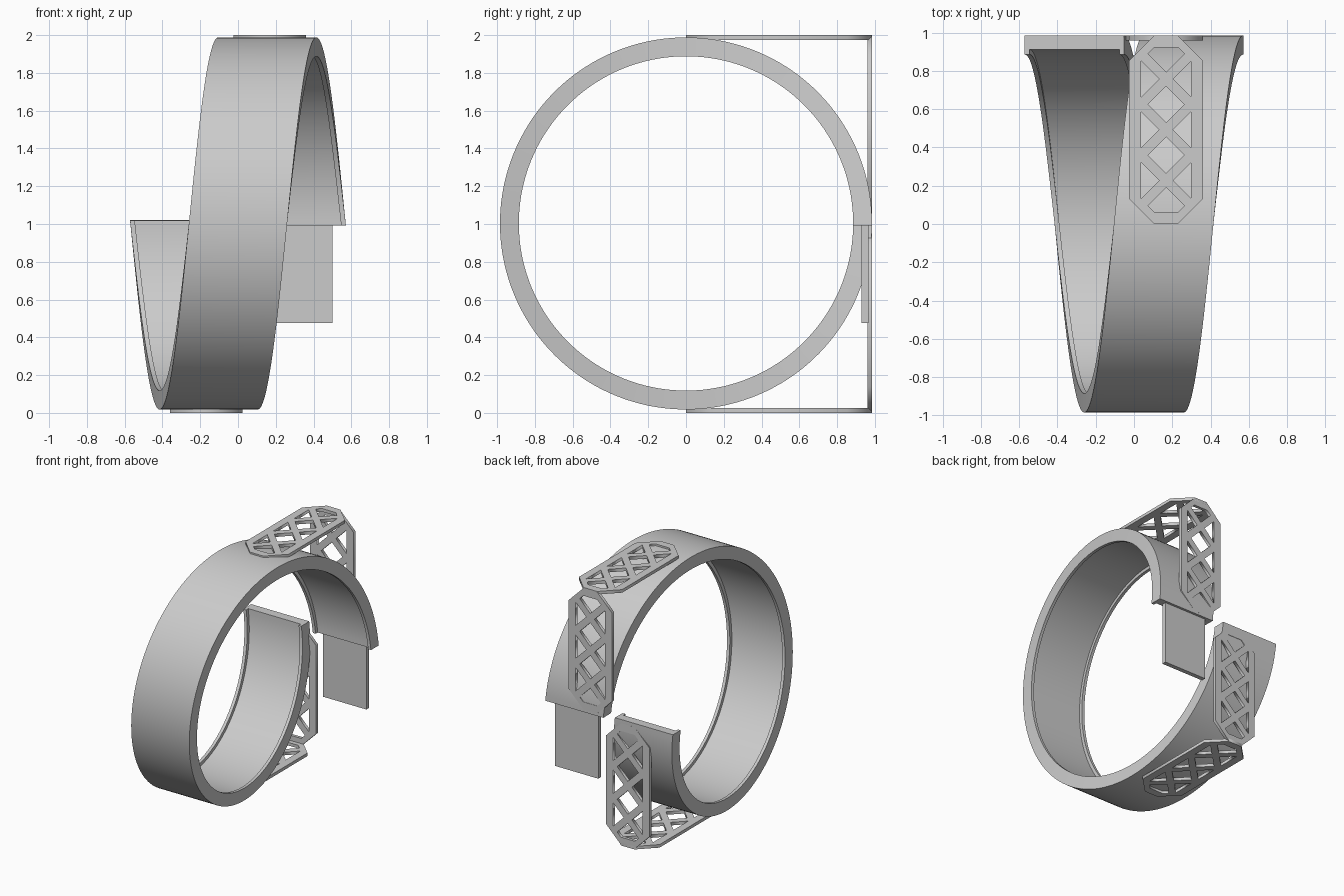
import bpy, bmesh, math
from mathutils import Matrix, Vector

if "Cube" in bpy.data.objects:
    bpy.data.objects.remove(bpy.data.objects["Cube"])

R_OUT, R_IN, R_CHANNEL = 0.985, 0.885, 0.912
HALF_W, LIP, PITCH = 0.26, 0.025, 0.62


def add_mesh(name, bm):
    bmesh.ops.recalc_face_normals(bm, faces=bm.faces)
    me = bpy.data.meshes.new(name)
    bm.to_mesh(me)
    bm.free()
    ob = bpy.data.objects.new(name, me)
    bpy.context.collection.objects.link(ob)
    return ob


# One-turn helical band with a shallow channel on its inner side
a, b = HALF_W, HALF_W - LIP
section = [(-a, R_IN), (-a, R_OUT), (a, R_OUT), (a, R_IN),
           (b, R_IN), (b, R_CHANNEL), (-b, R_CHANNEL), (-b, R_IN)]
bm = bmesh.new()
N = 144
t0, t1 = -0.018, 2 * math.pi + 0.012
rings = []
for i in range(N + 1):
    t = t0 + (t1 - t0) * i / N
    cx = (t - math.pi) / (2 * math.pi) * PITCH
    rings.append([bm.verts.new((cx + x, r * math.cos(t), 1.003 - r * math.sin(t)))
                  for x, r in section])
for p, q in zip(rings, rings[1:]):
    for j in range(8):
        k = (j + 1) % 8
        bm.faces.new((p[j], p[k], q[k], q[j]))
bm.faces.new(rings[0])
bm.faces.new(rings[-1][::-1])
band = add_mesh("spiral_band", bm)
bpy.context.view_layer.objects.active = band
band.select_set(True)
bpy.ops.object.shade_smooth_by_angle(angle=math.radians(30))
band.select_set(False)

# Closing tab hanging from the upper end
bm = bmesh.new()
bmesh.ops.create_cube(bm, size=1, matrix=Matrix.Translation((0.305, 0.947, 0.75))
                      @ Matrix.Diagonal((0.39, 0.036, 0.55, 1)))
add_mesh("closing_tab", bm)


# Lattice plate: chamfered outline with diamond and triangle openings
def lattice_loops():
    L, W, C = 0.985, 0.193, 0.132
    loops = [[(-W, C), (-W + C, 0), (W - C, 0), (W, C),
              (W, L - C), (W - C, L), (-W + C, L), (-W, L - C)]]
    step, d, m, e = 0.265, 0.095, L / 2, 0.062
    for k in (-0.5, 0.5):                       # middle diamonds
        v = m + k * step
        loops.append([(0, v - d), (d, v), (0, v + d), (-d, v)])
    for s in (-1, 1):                           # end diamonds, cut by the frame
        v = m + s * 1.5 * step
        cut = s * (m - e) + m
        h = d - abs(cut - v)
        loops.append([(0, v - s * d), (d, v), (h, cut), (-h, cut), (-d, v)])
    for k in (-1, 0, 1):                        # side triangles
        v = m + k * step
        for s in (-1, 1):
            loops.append([(s * 0.037, v), (s * 0.131, v - 0.094), (s * 0.131, v + 0.094)])
    return loops


def lattice(name, matrix):
    cu = bpy.data.curves.new(name, 'CURVE')
    cu.dimensions = '2D'
    cu.fill_mode = 'BOTH'
    cu.extrude = 0.0125
    for loop in lattice_loops():
        sp = cu.splines.new('POLY')
        sp.points.add(len(loop) - 1)
        for p, (u, v) in zip(sp.points, loop):
            p.co = (u, v, 0, 1)
        sp.use_cyclic_u = True
    ob = bpy.data.objects.new(name, cu)
    bpy.context.collection.objects.link(ob)
    ob.matrix_world = matrix
    bpy.context.view_layer.objects.active = ob
    ob.select_set(True)
    bpy.ops.object.convert(target='MESH')
    bpy.context.view_layer.objects.active.select_set(False)


# Upper pair of plates, then the same pair turned half a turn about y
top = Matrix.Translation((0.168, 0, 1.9875))
back = Matrix.Translation((0.168, 0.9725, 1.01)) @ Matrix.Rotation(math.pi / 2, 4, 'X')
turn = Matrix.Translation((0, 0, 2)) @ Matrix.Rotation(math.pi, 4, 'Y')
lattice("lattice_top", top)
lattice("lattice_back_upper", back)
lattice("lattice_bottom", turn @ top)
lattice("lattice_back_lower", turn @ back)
